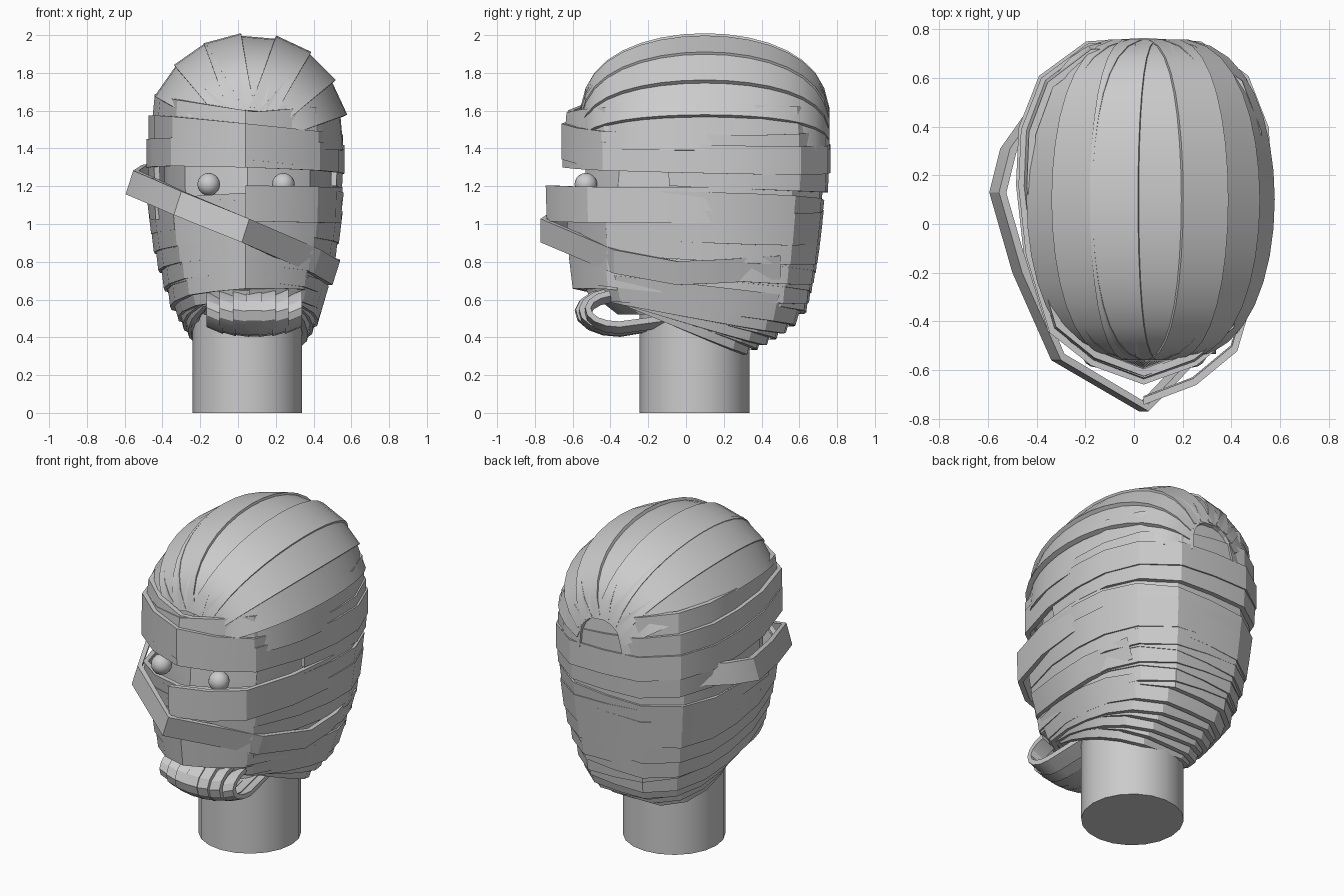
import bpy, math
from mathutils import Vector

if "Cube" in bpy.data.objects:
    bpy.data.objects.remove(bpy.data.objects["Cube"])

cloth = bpy.data.materials.new("grey_cloth")
cloth.use_nodes = True
cloth.diffuse_color = (0.6, 0.6, 0.6, 1)
cloth.node_tree.nodes["Principled BSDF"].inputs["Base Color"].default_value = (0.6, 0.6, 0.6, 1)

# Half plan of the head (side, depth), pointed at the nose
HALF = [(0, -1), (.42, -.89), (.75, -.7), (.94, -.25), (1, .15),
        (.98, .48), (.82, .78), (.45, .98), (0, 1)]
PLAN = HALF + [(-x, y) for x, y in HALF[-2:0:-1]]


def make(name, verts, faces):
    mesh = bpy.data.meshes.new(name)
    mesh.from_pydata(verts, [], faces)
    obj = bpy.data.objects.new(name, mesh)
    bpy.context.collection.objects.link(obj)
    return finish(obj, name)


def finish(obj, name):
    obj.name = name
    obj.data.materials.append(cloth)
    bpy.ops.object.select_all(action='DESELECT')
    obj.select_set(True)
    bpy.context.view_layer.objects.active = obj
    bpy.ops.object.shade_smooth_by_angle(angle=math.radians(25))
    return obj


def strip(name, points, widths, normals, thick=.03, closed=False):
    """Rectangular cloth strip swept along points."""
    verts, faces = [], []
    for p, w, n in zip(points, widths, normals):
        p, w, n = Vector(p), Vector(w) / 2, Vector(n) * thick
        verts += [p + w, p - w, p - w - n, p + w - n]
    count = len(points)
    for i in range(count if closed else count - 1):
        a, b = 4 * i, 4 * ((i + 1) % count)
        for k in range(4):
            m = (k + 1) % 4
            faces.append((a + k, b + k, b + m, a + m))
    if not closed:
        e = 4 * count - 4
        faces += [(0, 1, 2, 3), (e + 3, e + 2, e + 1, e)]
    return make(name, verts, faces)


def wrap(name, z, height, half, front, back, tilt_x=0, tilt_y=0, lean=0,
         cx=.04, part=None):
    """Band around the head; lean pulls the lower edge inward."""
    cy, depth = (front + back) / 2, (back - front) / 2
    plan = [PLAN[i % len(PLAN)] for i in part] if part else PLAN
    pts, widths, normals = [], [], []
    for x, y in plan:
        n = Vector((x, y, 0)).normalized()
        pts.append((cx + x * half, cy + y * depth,
                    z + tilt_x * x * half + tilt_y * y * depth))
        widths.append(n * lean * height + Vector((0, 0, height)))
        normals.append(n)
    return strip(name, pts, widths, normals, closed=not part)


# Neck
bpy.ops.mesh.primitive_cylinder_add(vertices=20, radius=.29, depth=.75,
                                    location=(.05, .045, .375))
finish(bpy.context.object, "neck")

# Solid head under the wraps
levels = [(.52, .26, -.36, .4), (.66, .34, -.54, .52), (.9, .42, -.55, .62),
          (1.2, .44, -.54, .66), (1.6, .44, -.5, .66), (1.85, .25, -.15, .4)]
verts, faces, n = [], [], len(PLAN)
for z, half, front, back in levels:
    cy, depth = (front + back) / 2, (back - front) / 2
    verts += [(.05 + x * half, cy + y * depth, z) for x, y in PLAN]
for row in range(len(levels) - 1):
    for i in range(n):
        a, j = row * n, (i + 1) % n
        faces.append((a + i, a + j, a + n + j, a + n + i))
faces += [tuple(range(n))[::-1], tuple(range(len(verts) - n, len(verts)))]
make("inner_head", verts, faces)

# Eyes
for side, x in (("right", -.155), ("left", .24)):
    bpy.ops.mesh.primitive_uv_sphere_add(segments=16, ring_count=10, radius=.06,
                                         location=(x, -.53, 1.21))
    finish(bpy.context.object, side + "_eye")

# Crown strips fanned from brow to nape
for i in range(-4, 5):
    phi = math.radians(20 * i + 5)
    out = Vector((math.sin(phi), 0, math.cos(phi)))
    across = Vector((math.cos(phi), 0, -math.sin(phi)))
    radius = .49 + .05 * out.z ** 2 + .03 * math.sin(2 * phi) ** 2 + .008 * (i % 2)
    pts, widths, normals = [], [], []
    for k in range(17):
        t = math.radians(8 + 10.25 * k)
        s, c = math.sin(t), math.cos(t)
        pts.append(Vector((.06, .1 - .665 * c, 1.45)) + out * radius * s ** .65)
        widths.append(across * (.13 + .075 * s))
        normals.append((out * s - Vector((0, c, 0))).normalized())
    strip(f"crown_strip_{i + 5}", pts, widths, normals)

# Brow wraps, crossing each other
wrap("brow_wrap_top", 1.52, .19, .49, -.635, .74, -.14, .02, -.1)
wrap("brow_wrap_rising", 1.5, .18, .5, -.64, .745, .08, 0, -.08)
wrap("brow_wrap_middle", 1.43, .19, .515, -.66, .755, -.1, -.01)
wrap("brow_wrap_low", 1.36, .15, .525, -.655, .765, -.03, -.02)
wrap("brow_wrap_bottom", 1.28, .17, .515, -.6, .755, 0, -.04, .05, part=range(3, 14))

# Cheek wrap, open at the right eye
wrap("cheek_wrap", 1.11, .19, .51, -.74, .72, -.02, 0, .03, part=range(0, 14))

# Shingled wraps narrowing to the jaw
for i in range(9):
    t = i / 8
    wrap(f"face_wrap_{i + 1}", 1.06 - .38 * t, .17, .51 - .1 * t ** 1.4,
         -.63 + .02 * t, .722 - .075 * t ** 1.6, .05 * (-1) ** i, -.03 - .07 * t, .12)

# Jaw wraps sloping down to the nape
for i in range(6):
    t = i / 5
    wrap(f"jaw_wrap_{i + 1}", .6 - .07 * t, .14, .4 - .07 * t,
         -.53 + .1 * t, .6 - .25 * t, .03 * (-1) ** i, -.12 - .26 * t, .3, cx=.06)

# Loose diagonal wrap over the nose
path = [(.45, .5, .77), (.52, .2, .75), (.52, -.05, .74), (.42, -.38, .8),
        (.04, -.77, .965), (-.32, -.56, 1.11), (-.48, -.2, 1.18),
        (-.575, .13, 1.22), (-.53, .31, 1.25), (-.36, .55, 1.28)]
outs = [Vector((x - .02, y - .1, 0)).normalized() for x, y, z in path]
strip("diagonal_wrap", path, [(.04, 0, .125)] * len(path), outs)

# Chin strips side by side, curling under to the neck
for i in range(-3, 4):
    size = math.sqrt(1 - (i / 4.6) ** 2)
    across = Vector((.085, 0, .012 * i))
    pts, normals = [], []
    for k in range(8):
        t = math.radians(75 - 24 * k)
        n = Vector((0, -math.cos(t), math.sin(t)))
        pts.append((.085 + .07 * i, -.36 + .23 * size * n.y, .535 + .13 * size * n.z))
        normals.append(n)
    pts.append((.085 + .06 * i, -.1, .44 + .01 * abs(i)))
    normals.append(Vector((0, 0, -1)))
    strip(f"chin_strip_{i + 4}", pts, [across] * len(pts), normals)
